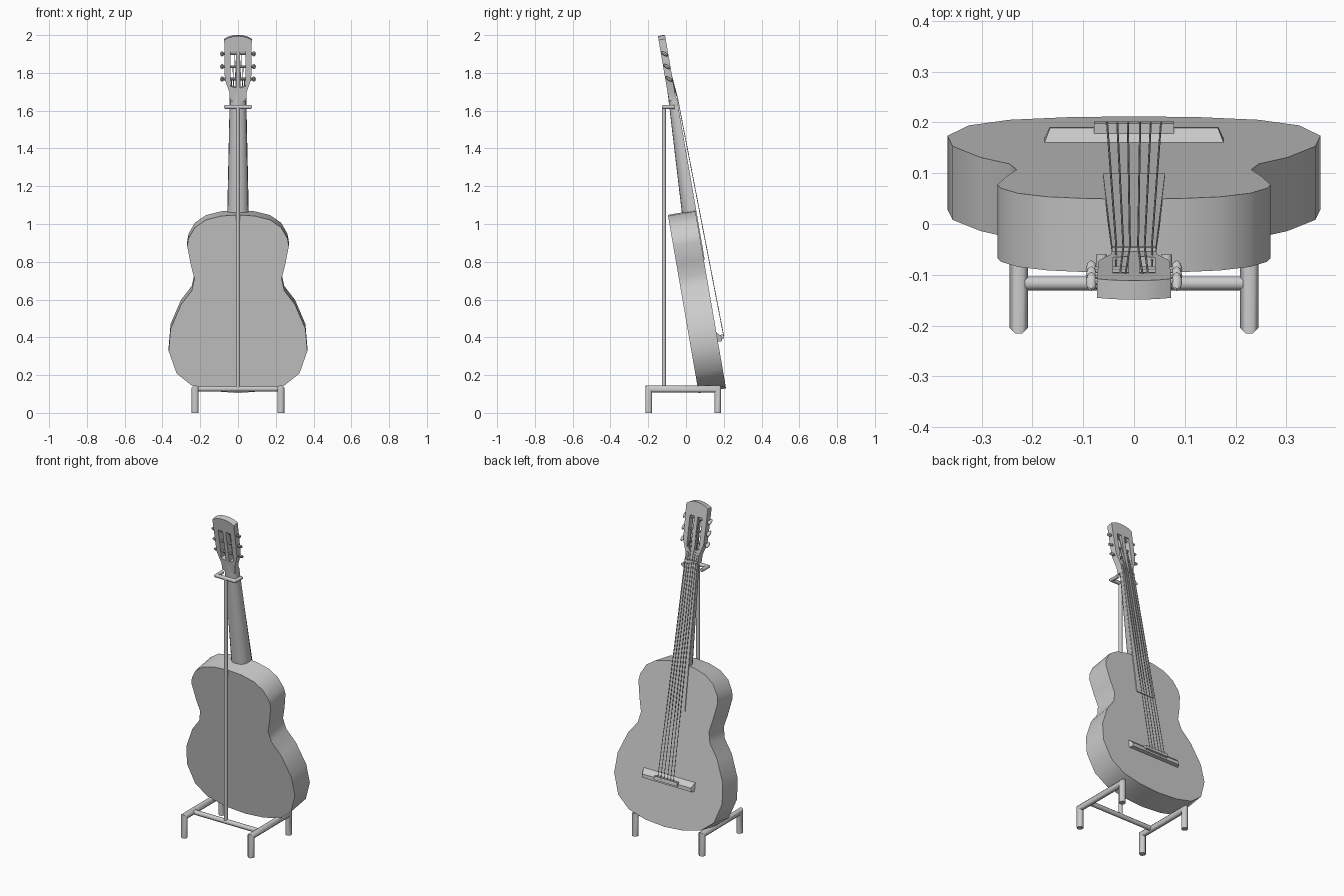
import bpy, bmesh, math
from mathutils import Matrix, Vector

if "Cube" in bpy.data.objects:
    bpy.data.objects.remove(bpy.data.objects["Cube"])

grey = bpy.data.materials.new("plain grey")
grey.diffuse_color = (0.6, 0.6, 0.6, 1)
grey.use_nodes = True
grey.node_tree.nodes["Principled BSDF"].inputs["Base Color"].default_value = grey.diffuse_color

# The guitar leans back: local x = across, y = thickness (0 = back), z = along the neck
LEAN = Matrix.Translation((0, 0.067, 0.105)) @ Matrix.Rotation(math.radians(9.8), 4, 'X')
FACE = 0.147          # thickness of the body, height of the soundboard


def finish(name, bm, matrix=None, angle=35):
    bmesh.ops.recalc_face_normals(bm, faces=bm.faces)
    me = bpy.data.meshes.new(name)
    bm.to_mesh(me)
    bm.free()
    me.materials.append(grey)
    me.shade_smooth()
    me.set_sharp_from_angle(angle=math.radians(angle))
    ob = bpy.data.objects.new(name, me)
    bpy.context.collection.objects.link(ob)
    if matrix:
        ob.matrix_world = matrix
    return ob


def loft(bm, rings):
    """Skin a list of equal-length closed rings and cap both ends."""
    rings = [[bm.verts.new(p) for p in r] for r in rings]
    n = len(rings[0])
    for a, b in zip(rings, rings[1:]):
        for i in range(n):
            j = (i + 1) % n
            bm.faces.new((a[i], a[j], b[j], b[i]))
    bm.faces.new(rings[0])
    bm.faces.new(rings[-1])


def mirror_outline(half):
    """Half outline from bottom to top -> closed symmetric outline."""
    return half + [(-x, z) for x, z in reversed(half) if x > 0]


def slab(bm, outline, y0, y1):
    loft(bm, [[(x, y, z) for x, z in outline] for y in (y0, y1)])


def tube(bm, pts, r, sides=8):
    """Sweep a round section along a path with mitred corners."""
    pts = [Vector(p) for p in pts]
    d = (pts[1] - pts[0]).normalized()
    u = d.orthogonal().normalized()
    w = d.cross(u)
    ring = []
    for i in range(sides):
        a = 2 * math.pi * (i + 0.5) / sides
        ring.append(pts[0] + r * (math.cos(a) * u + math.sin(a) * w))
    rings = [ring]
    for i in range(1, len(pts)):
        d = (pts[i] - pts[i - 1]).normalized()
        n = d if i == len(pts) - 1 else d + (pts[i + 1] - pts[i]).normalized()
        ring = [q + d * ((pts[i] - q).dot(n) / d.dot(n)) for q in ring]
        rings.append(ring)
    loft(bm, rings)


# Body: figure-eight outline
bm = bmesh.new()
slab(bm, mirror_outline([
    (0, 0), (0.13, 0.01), (0.245, 0.04), (0.325, 0.105), (0.367, 0.225),
    (0.357, 0.345), (0.302, 0.475), (0.245, 0.55), (0.231, 0.615), (0.25, 0.69),
    (0.269, 0.79), (0.262, 0.83), (0.228, 0.89), (0.17, 0.93), (0.09, 0.951),
    (0, 0.957)]), 0, FACE)
finish("body", bm, LEAN)

# Neck: D-shaped section getting thinner upward
bm = bmesh.new()
rings = []
for z, hw, depth in ((0.94, 0.057, 0.073), (1.6, 0.043, 0.038)):
    rings.append([(hw * math.cos(math.pi * i / 10),
                   FACE - depth * math.sin(math.pi * i / 10) ** 0.7, z) for i in range(11)])
loft(bm, rings)
finish("neck", bm, LEAN)

# Fingerboard and nut
bm = bmesh.new()
slab(bm, mirror_outline([(0.061, 0.69), (0.043, 1.55)]), FACE - 0.002, FACE + 0.005)
finish("fingerboard", bm, LEAN)
bm = bmesh.new()
slab(bm, mirror_outline([(0.043, 1.55), (0.043, 1.56)]), FACE - 0.002, FACE + 0.008)
finish("nut", bm, LEAN)

# Headstock: flat shape with two slots, filled as a 2D curve
cu = bpy.data.curves.new("headstock_outline", 'CURVE')
cu.dimensions = '2D'
cu.fill_mode = 'BOTH'
cu.extrude = 0.019
shapes = [mirror_outline([(0.043, 1.55), (0.045, 1.595), (0.066, 1.655), (0.07, 1.675),
                          (0.073, 1.878), (0.05, 1.89), (0.025, 1.897), (0, 1.899)])]
for s in (-1, 1):
    shapes.append([(s * 0.011, 1.62), (s * 0.041, 1.63), (s * 0.041, 1.815), (s * 0.011, 1.815)])
for shape in shapes:
    sp = cu.splines.new('POLY')
    sp.points.add(len(shape) - 1)
    for p, (x, z) in zip(sp.points, shape):
        p.co = (x, z, 0, 1)
    sp.use_cyclic_u = True
tmp = bpy.data.objects.new("headstock_outline", cu)
bpy.context.collection.objects.link(tmp)
bpy.context.view_layer.update()
bm = bmesh.new()
bm.from_mesh(tmp.evaluated_get(bpy.context.evaluated_depsgraph_get()).to_mesh())
bpy.data.objects.remove(tmp)
bmesh.ops.remove_doubles(bm, verts=bm.verts, dist=1e-5)
for v in bm.verts:
    x, z, y = v.co
    v.co = (x, FACE - 0.019 + y, z)
finish("headstock", bm, LEAN)

# Tuning pegs: roller through each slot with a flattened knob outside
PEGS = (1.665, 1.732, 1.80)
for s, side in ((-1, "left"), (1, "right")):
    for k, z in enumerate(PEGS):
        bm = bmesh.new()
        tube(bm, [(s * 0.008, 0.128, z), (s * 0.084, 0.128, z)], 0.007)
        m = (Matrix.Translation((s * 0.084, 0.128, z)) @ Matrix.Rotation(math.radians(-40), 4, 'X')
             @ Matrix.Diagonal((0.011, 0.022, 0.009, 1)))
        bmesh.ops.create_uvsphere(bm, u_segments=8, v_segments=6, radius=1, matrix=m)
        finish(f"tuning_peg_{side}_{k + 1}", bm, LEAN)

# Bridge: wedge with slanted ends, and the raised saddle
bm = bmesh.new()
section = [(FACE - 0.002, 0.25), (FACE + 0.022, 0.25), (FACE + 0.024, 0.272), (FACE - 0.002, 0.305)]
loft(bm, [[(s * (0.177 - 0.5 * max(0, y - FACE)), y, z) for y, z in section] for s in (-1, 1)])
finish("bridge", bm, LEAN)
bm = bmesh.new()
slab(bm, mirror_outline([(0.079, 0.262), (0.079, 0.284)]), FACE + 0.01, FACE + 0.035)
finish("saddle", bm, LEAN)

# Strings: saddle to nut to roller
for s, side in ((-1, "left"), (1, "right")):
    for k, (xb, xn, xr) in enumerate(((0.053, 0.035, 0.035), (0.033, 0.021, 0.027),
                                      (0.012, 0.008, 0.018))):
        bm = bmesh.new()
        tube(bm, [(s * xb, FACE + 0.035, 0.275), (s * xn, FACE + 0.009, 1.555),
                  (s * xr, 0.135, PEGS[k])], 0.002, 6)
        finish(f"string_{side}_{k + 1}", bm, LEAN)

# Stand: two bent leg frames, cross bar, upright and neck yoke
for s, side in ((-1, "left"), (1, "right")):
    bm = bmesh.new()
    x = s * 0.227
    tube(bm, [(x, -0.197, 0), (x, -0.197, 0.127), (x, 0.168, 0.127), (x, 0.168, 0)], 0.0195)
    finish(f"stand_legs_{side}", bm, angle=50)
bm = bmesh.new()
tube(bm, [(-0.22, -0.117, 0.127), (0.22, -0.117, 0.127)], 0.0145)
finish("stand_cross_bar", bm, angle=50)
bm = bmesh.new()
tube(bm, [(0, -0.117, 0.127), (0, -0.117, 1.62)], 0.0115)
finish("stand_upright", bm, angle=50)
bm = bmesh.new()
tube(bm, [(-0.064, -0.06, 1.62), (-0.064, -0.117, 1.62), (0.064, -0.117, 1.62),
          (0.064, -0.06, 1.62)], 0.0115)
finish("neck_yoke", bm, angle=50)
